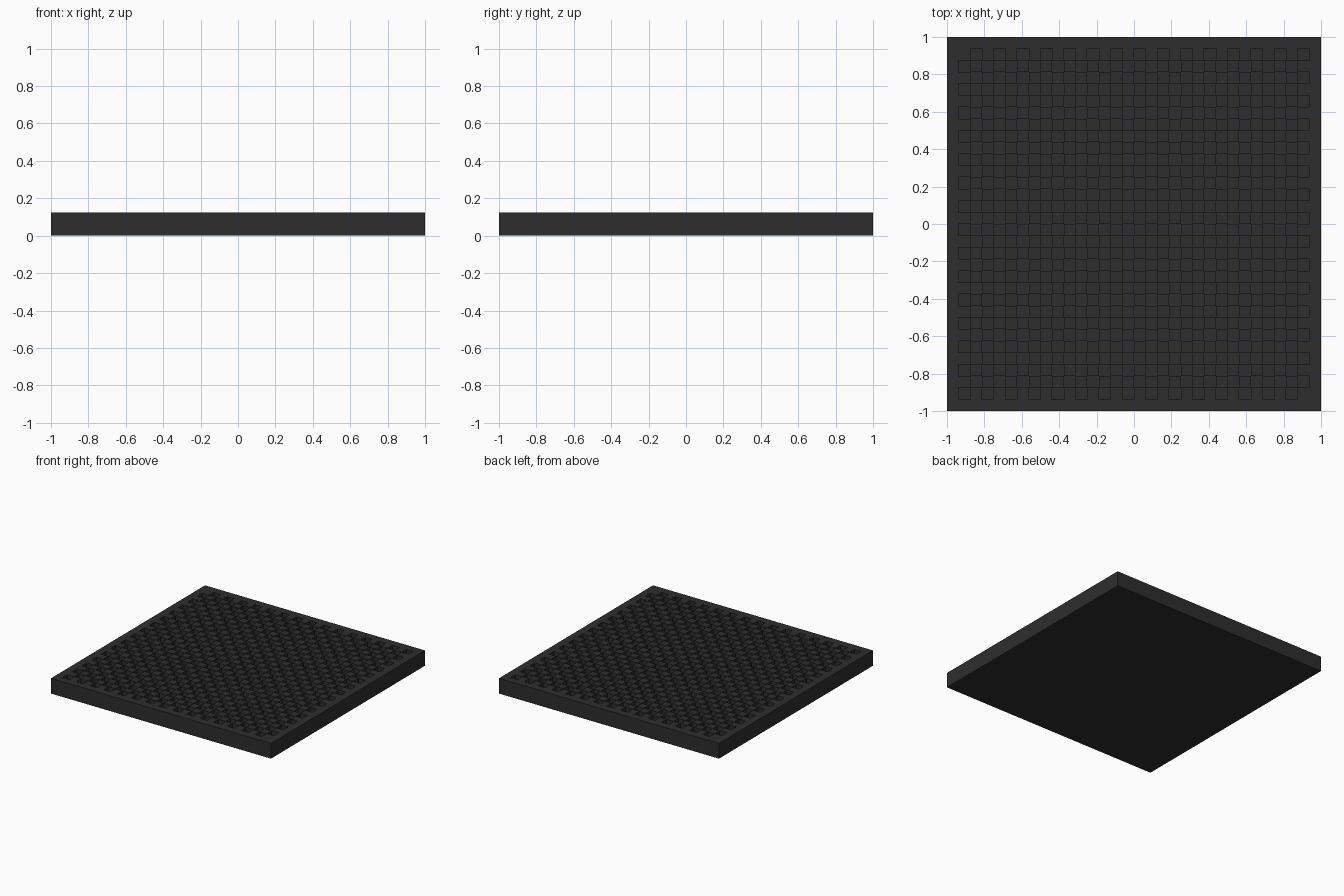
import bpy
import bmesh
from mathutils import Vector

CELLS = 32              # grid cells per side, including a one-cell rim
HEIGHT = 0.125          # slab thickness
DEPTH = 0.0625          # pit depth

cube = bpy.data.objects.get("Cube")
if cube:
    bpy.data.objects.remove(cube, do_unlink=True)


def make_material(name, color):
    mat = bpy.data.materials.new(name)
    mat.use_nodes = True
    mat.diffuse_color = color
    bsdf = next(n for n in mat.node_tree.nodes if n.type == 'BSDF_PRINCIPLED')
    bsdf.inputs["Base Color"].default_value = color
    return mat


def is_pit(face):
    """Checkerboard rule, leaving the outer rim solid."""
    center = face.calc_center_median()
    i = int((center.x + 1) / 2 * CELLS)
    j = int((center.y + 1) / 2 * CELLS)
    inside = 0 < i < CELLS - 1 and 0 < j < CELLS - 1
    return inside and (i + j) % 2 == 0


bm = bmesh.new()

# Top surface
bmesh.ops.create_grid(bm, x_segments=CELLS, y_segments=CELLS, size=1)
bmesh.ops.translate(bm, verts=bm.verts, vec=(0, 0, HEIGHT))
pits = [f for f in bm.faces if is_pit(f)]

# Outer walls and underside
border = [e for e in bm.edges if e.is_boundary]
walls = bmesh.ops.extrude_edge_only(bm, edges=border)["geom"]
lower = [v for v in walls if isinstance(v, bmesh.types.BMVert)]
bmesh.ops.translate(bm, verts=lower, vec=(0, 0, -HEIGHT))
rim = [e for e in bm.edges if e.is_boundary]
bmesh.ops.contextual_create(bm, geom=rim)

# Square pits sunk into the top
floors = bmesh.ops.extrude_discrete_faces(bm, faces=pits)["faces"]
for floor in floors:
    bmesh.ops.translate(bm, verts=floor.verts, vec=Vector((0, 0, -DEPTH)))

bmesh.ops.recalc_face_normals(bm, faces=bm.faces)

mesh = bpy.data.meshes.new("checkered_slab")
bm.to_mesh(mesh)
bm.free()
mesh.materials.append(make_material("charcoal", (0.027, 0.027, 0.027, 1)))
slab = bpy.data.objects.new("checkered_slab", mesh)
bpy.context.collection.objects.link(slab)
